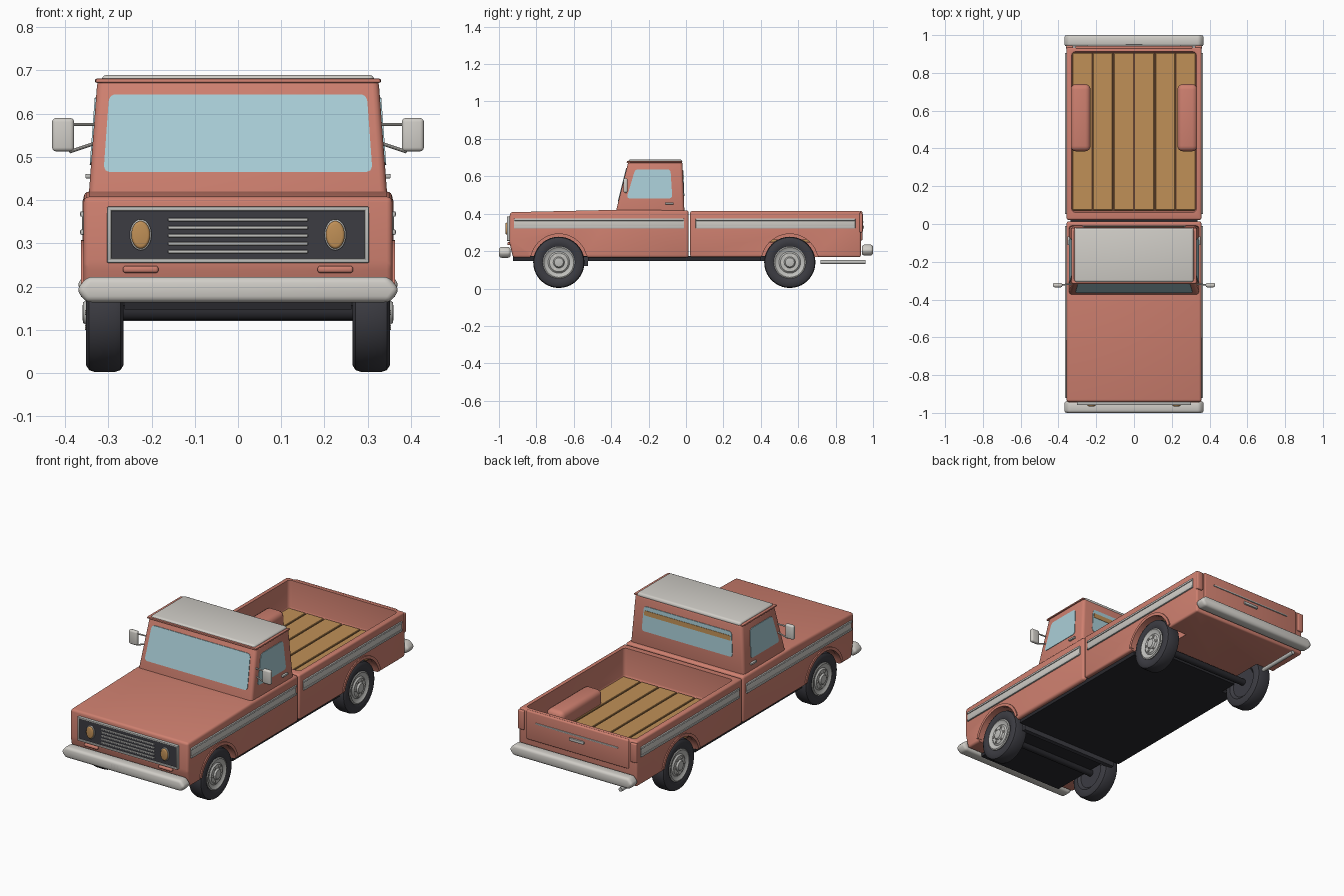
import bpy, bmesh, math
from mathutils import Vector, Matrix

if "Cube" in bpy.data.objects:
    bpy.data.objects.remove(bpy.data.objects["Cube"])


def material(name, r, g, b):
    m = bpy.data.materials.new(name)
    m.diffuse_color = (r, g, b, 1)
    m.use_nodes = True
    m.node_tree.nodes["Principled BSDF"].inputs["Base Color"].default_value = m.diffuse_color
    return m


RED = material("coral paint", 0.62, 0.215, 0.16)
WHITE = material("off white", 0.63, 0.61, 0.57)
CHROME = material("light metal", 0.52, 0.52, 0.50)
GLASS = material("blue glass", 0.40, 0.62, 0.68)
WOOD = material("wood amber", 0.53, 0.28, 0.095)
SEAM = material("dark wood seam", 0.14, 0.06, 0.03)
RUBBER = material("rubber", 0.045, 0.045, 0.055)
BLACK = material("dark chassis", 0.022, 0.022, 0.027)


def finish(name, bm, mat, bevel=0.0, seg=3):
    bmesh.ops.recalc_face_normals(bm, faces=bm.faces)
    if bevel:
        bmesh.ops.bevel(bm, geom=bm.edges[:], offset=bevel, segments=seg,
                        profile=0.5, affect='EDGES', clamp_overlap=True)
    me = bpy.data.meshes.new(name)
    bm.to_mesh(me)
    bm.free()
    me.materials.append(mat)
    me.shade_smooth()
    me.set_sharp_from_angle(angle=math.radians(35))
    ob = bpy.data.objects.new(name, me)
    bpy.context.collection.objects.link(ob)
    return ob


def loft(name, ring_a, ring_b, mat, bevel=0.0, seg=3):
    """Solid between two matching rings of points."""
    bm = bmesh.new()
    a = [bm.verts.new(p) for p in ring_a]
    b = [bm.verts.new(p) for p in ring_b]
    bm.faces.new(a)
    bm.faces.new(b)
    n = len(a)
    for i in range(n):
        bm.faces.new((a[i], a[(i + 1) % n], b[(i + 1) % n], b[i]))
    return finish(name, bm, mat, bevel, seg)


def box(name, x, y, z, mat, bevel=0.0, seg=3):
    ring = lambda h: [(x[0], y[0], h), (x[1], y[0], h), (x[1], y[1], h), (x[0], y[1], h)]
    return loft(name, ring(z[0]), ring(z[1]), mat, bevel, seg)


def cylinder(name, a, b, r, mat, n=16, bevel=0.0, r2=None, squash=1.0):
    a, b = Vector(a), Vector(b)
    bm = bmesh.new()
    bmesh.ops.create_cone(bm, cap_ends=True, segments=n, radius1=r,
                          radius2=r if r2 is None else r2, depth=(b - a).length)
    bm.transform(Matrix.Diagonal((squash, 1, 1, 1)))
    if bevel:
        rims = [e for e in bm.edges if abs(e.verts[0].co.z - e.verts[1].co.z) < 1e-6]
        bmesh.ops.bevel(bm, geom=rims, offset=bevel, segments=3, profile=0.5, affect='EDGES')
    q = Vector((0, 0, 1)).rotation_difference(b - a)
    bm.transform(Matrix.Translation((a + b) / 2) @ q.to_matrix().to_4x4())
    return finish(name, bm, mat)


def lathe(name, profile, centre, side, mat, n=40):
    """Spin (offset, radius) points around the x direction."""
    bm = bmesh.new()
    rings = []
    for off, r in profile:
        rings.append([bm.verts.new((centre[0] + side * off,
                                    centre[1] + r * math.cos(2 * math.pi * i / n),
                                    centre[2] + r * math.sin(2 * math.pi * i / n)))
                      for i in range(n)])
    for p, q in zip(rings, rings[1:]):
        for i in range(n):
            bm.faces.new((p[i], p[(i + 1) % n], q[(i + 1) % n], q[i]))
    bm.faces.new(rings[0])
    bm.faces.new(rings[-1])
    return finish(name, bm, mat)


def cut(ob, cutters):
    for c in cutters:
        m = ob.modifiers.new("cut", 'BOOLEAN')
        m.operation = 'DIFFERENCE'
        m.solver = 'EXACT'
        m.object = c
    dg = bpy.context.evaluated_depsgraph_get()
    dg.update()
    me = bpy.data.meshes.new_from_object(ob.evaluated_get(dg))
    ob.modifiers.clear()
    ob.data = me
    me.set_sharp_from_angle(angle=math.radians(35))


SIDES = ((1, "right"), (-1, "left"))
AXLES = ((-0.68, "front"), (0.555, "rear"))
WZ = 0.14

# Lower body: bonnet with cab base, and cargo bed
hood = [(-0.925, 0.165), (-0.945, 0.25), (-0.942, 0.408), (-0.40, 0.42), (0.014, 0.418), (0.014, 0.165)]
front_body = loft("front_body", [(-0.357, y, z) for y, z in hood],
                  [(0.357, y, z) for y, z in hood], RED, 0.013)
bed = box("cargo_bed", (-0.357, 0.357), (0.022, 0.935), (0.168, 0.414), RED, 0.01)

# Wheel wells and bed cavity cutters
wells = {}
for y, end in AXLES:
    wells[end] = [cylinder("well_cutter", (s * 0.24, y, WZ), (s * 0.45, y, WZ), 0.155, RED, 40)
                  for s, _ in SIDES]
cavity = box("cavity_cutter", (-0.33, 0.33), (0.062, 0.912), (0.25, 0.7), RED, 0.018)
cut(front_body, wells["front"])
cut(bed, [cavity] + wells["rear"])

# Bed floor planks and wheel humps
box("floor_seams", (-0.325, 0.325), (0.07, 0.905), (0.245, 0.256), SEAM)
for i in range(6):
    x = -0.33 + i * 0.11
    box("floor_plank", (x + 0.004, x + 0.106), (0.075, 0.905), (0.25, 0.263), WOOD, 0.002, 1)
for s, side in SIDES:
    hump = box("bed_hump_" + side, sorted((s * 0.23, s * 0.336)), (0.385, 0.74),
               (0.225, 0.338), RED, 0.028, 4)
    cut(hump, wells["rear"])
for c in [cavity] + wells["front"] + wells["rear"]:
    bpy.data.objects.remove(c)


# Cab shell with sloping sides
def cab_x(z):
    return 0.346 - (z - 0.40) * 0.075


def front_y(z):
    return -0.378 + (z - 0.40) * 0.25


def back_y(z):
    return -0.008 - (z - 0.40) * 0.04


def cab_ring(z):
    x = cab_x(z)
    return [(-x, front_y(z), z), (x, front_y(z), z), (x, back_y(z), z), (-x, back_y(z), z)]


loft("cab", cab_ring(0.40), cab_ring(0.682), RED, 0.016)
box("roof_panel", (-0.315, 0.315), (-0.308, -0.02), (0.664, 0.69), WHITE, 0.012)
box("drip_rail_front", (-0.33, 0.33), (-0.317, -0.297), (0.671, 0.681), RED, 0.004, 2)
for s, side in SIDES:
    box("drip_rail_" + side, sorted((s * 0.315, s * 0.331)), (-0.31, -0.02), (0.672, 0.681), RED, 0.004, 2)


def rounded(pts, r, n=4):
    """Round the corners of a 2D outline."""
    out = []
    for i, p in enumerate(pts):
        p = Vector(p)
        u = (Vector(pts[i - 1]) - p).normalized() * r
        v = (Vector(pts[(i + 1) % len(pts)]) - p).normalized() * r
        for k in range(n + 1):
            t = k / n
            out.append(p + u * (1 - t) ** 2 + v * t ** 2)
    return out


def pane(name, pts, place, mat, r=0.018):
    """Thin plate: place(u, z, offset) maps the outline onto a cab face."""
    o = rounded(pts, r)
    loft(name, [place(u, z, -0.004) for u, z in o], [place(u, z, 0.003) for u, z in o], mat)


# Windows
on_front = lambda u, z, d: (u, front_y(z) - d, z)
on_back = lambda u, z, d: (u, back_y(z) + d, z)
pane("windscreen", [(-0.311, 0.465), (0.311, 0.465), (0.298, 0.645), (-0.298, 0.645)], on_front, GLASS)
pane("rear_window", [(-0.275, 0.495), (0.275, 0.495), (0.265, 0.63), (-0.265, 0.63)], on_back, GLASS)
pane("rear_window_bar", [(-0.262, 0.582), (0.262, 0.582), (0.26, 0.608), (-0.26, 0.608)],
     lambda u, z, d: on_back(u, z, d + 0.002), WOOD, 0.004)

for s, side in SIDES:
    on_side = lambda u, z, d: (s * (cab_x(z) + d), u, z)
    pane("side_window_" + side, [(-0.318, 0.482), (-0.073, 0.482), (-0.083, 0.637), (-0.272, 0.637)], on_side, GLASS)
    # Door handle and mirror
    box("door_handle_" + side, sorted((s * 0.335, s * 0.353)), (-0.112, -0.066), (0.45, 0.461), CHROME, 0.003, 2)
    box("mirror_" + side, sorted((s * 0.379, s * 0.43)), (-0.335, -0.312), (0.513, 0.59), WHITE, 0.009)
    cylinder("mirror_upper_arm", (s * 0.325, -0.318, 0.575), (s * 0.39, -0.322, 0.575), 0.004, WHITE, 10)
    cylinder("mirror_lower_arm", (s * 0.33, -0.318, 0.532), (s * 0.39, -0.322, 0.512), 0.004, WHITE, 10)
    # Side trim: plate with raised rails
    for y0, y1 in ((-0.92, -0.01), (0.052, 0.905)):
        box("side_trim", sorted((s * 0.35, s * 0.361)), (y0, y1), (0.325, 0.372), WHITE, 0.003, 2)
        for z in (0.326, 0.368):
            box("trim_rail", sorted((s * 0.35, s * 0.365)), (y0, y1), (z - 0.006, z + 0.006), CHROME, 0.003, 2)
    # Headlights, markers and tail lamps
    cylinder("headlight_ring", (s * 0.225, -0.945, 0.32), (s * 0.225, -0.957, 0.32), 0.036, CHROME, 28, 0.003, None, 0.7)
    cylinder("headlight", (s * 0.225, -0.945, 0.32), (s * 0.225, -0.965, 0.32), 0.032, WOOD, 28, 0.006, None, 0.68)
    box("marker_lamp", sorted((s * 0.184, s * 0.266)), (-0.955, -0.93), (0.232, 0.248), RED, 0.006)
    box("tail_lamp", sorted((s * 0.322, s * 0.359)), (0.925, 0.945), (0.30, 0.405), RED, 0.006)

# Grille
box("grille_panel", (-0.295, 0.295), (-0.951, -0.935), (0.26, 0.38), RUBBER)
for z in (0.26, 0.38):
    box("grille_frame_bar", (-0.303, 0.303), (-0.958, -0.935), (z - 0.005, z + 0.005), CHROME, 0.003, 2)
for x in (-0.298, 0.298):
    box("grille_frame_post", (x - 0.005, x + 0.005), (-0.958, -0.935), (0.257, 0.383), CHROME, 0.003, 2)
for i in range(5):
    z = 0.281 + i * 0.0185
    box("grille_slat", (-0.162, 0.162), (-0.957, -0.94), (z - 0.004, z + 0.004), CHROME, 0.003, 2)

# Bumpers with pointed ends
for name, y0, y1, dz in (("front_bumper", -1.0, -0.938, 0), ("rear_bumper", 0.94, 1.0, 0.012)):
    o = [(-0.374, 0.193), (-0.348, 0.223), (0.348, 0.223), (0.374, 0.193), (0.352, 0.164), (-0.352, 0.164)]
    loft(name, [(x, y0, z + dz) for x, z in o], [(x, y1, z + dz) for x, z in o], WHITE, 0.014)
box("front_plate", (-0.074, 0.074), (-1.0, -0.985), (0.176, 0.212), WHITE, 0.006)

# Tailgate panel, trim and handle
box("tailgate_panel", (-0.31, 0.31), (0.925, 0.943), (0.255, 0.414), RED, 0.008)
box("tailgate_trim", (-0.25, 0.25), (0.93, 0.948), (0.352, 0.36), CHROME, 0.003, 2)
box("tailgate_handle", (-0.045, 0.045), (0.93, 0.952), (0.32, 0.336), CHROME, 0.004, 2)

# Chassis underside and exhaust
box("chassis_spine", (-0.262, 0.262), (-0.925, 0.50), (0.147, 0.175), BLACK)
box("chassis_sill", (-0.335, 0.335), (-0.525, 0.40), (0.147, 0.175), BLACK)
box("front_crossmember", (-0.30, 0.30), (-0.55, -0.525), (0.121, 0.17), RUBBER)
cylinder("exhaust_pipe", (-0.275, 0.72, 0.141), (-0.275, 0.96, 0.141), 0.011, CHROME, 16)

# Wheels: tyre, dished rim, hub, nuts and arch lip
for y, end in AXLES:
    cylinder(end + "_axle", (-0.28, y, WZ), (0.28, y, WZ), 0.018, BLACK, 14)
    for s, side in SIDES:
        c = (s * 0.308, y, WZ)
        label = end + "_" + side
        lathe("tyre_" + label, [(-0.03, 0.08), (-0.043, 0.095), (-0.043, 0.122), (-0.036, 0.133), (-0.024, 0.137),
                                (0.024, 0.137), (0.036, 0.133), (0.043, 0.122), (0.043, 0.095), (0.034, 0.082)], c, s, RUBBER)
        lathe("rim_" + label, [(0.02, 0.086), (0.04, 0.086), (0.043, 0.08), (0.036, 0.07), (0.034, 0.058),
                               (0.041, 0.05), (0.041, 0.03), (0.05, 0.024), (0.052, 0.012)], c, s, CHROME)
        for k in range(6):
            a = k * math.pi / 3
            p = (y + 0.04 * math.cos(a), WZ + 0.04 * math.sin(a))
            cylinder("wheel_nut", (s * 0.345, *p), (s * 0.354, *p), 0.006, WHITE, 8)
        arc = [math.radians(14 + i * 152 / 20) for i in range(21)]
        o = [(y + r * math.cos(t), WZ + r * math.sin(t))
             for r, seq in ((0.152, arc), (0.168, arc[::-1])) for t in seq]
        loft("arch_lip_" + label, [(s * 0.34, *p) for p in o], [(s * 0.363, *p) for p in o], RED)
